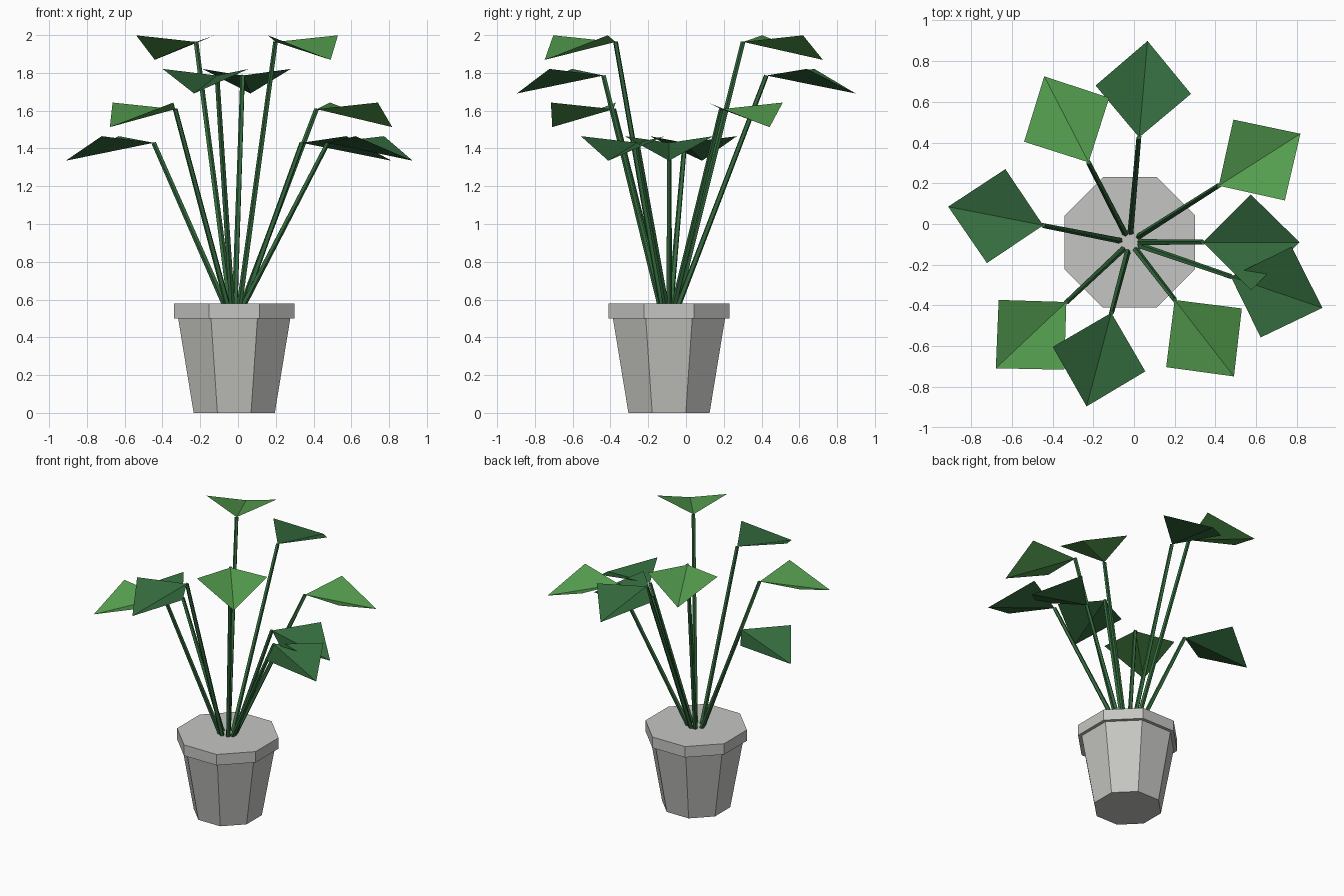
import bpy, math
from mathutils import Vector

if "Cube" in bpy.data.objects:
    bpy.data.objects.remove(bpy.data.objects["Cube"])

CX, CY = -0.02, -0.09          # pot centre
POT_TOP = 0.58


def material(name, rgb):
    m = bpy.data.materials.new(name)
    m.diffuse_color = (*rgb, 1)
    m.use_nodes = True
    m.node_tree.nodes["Principled BSDF"].inputs["Base Color"].default_value = m.diffuse_color
    return m


GREY = material("stone_grey", (0.56, 0.56, 0.54))
DARK = material("dark_green", (0.034, 0.148, 0.048))
LIGHT = material("light_green", (0.09, 0.34, 0.078))


def mesh_object(name, verts, faces, mat):
    me = bpy.data.meshes.new(name)
    me.from_pydata(verts, [], faces)
    me.materials.append(mat)
    ob = bpy.data.objects.new(name, me)
    bpy.context.collection.objects.link(ob)
    return ob


def tube(name, a, b, ra, rb, sides, mat, turn=0.0):
    """Closed tapered prism from point a to point b."""
    a, b = Vector(a), Vector(b)
    q = (b - a).to_track_quat('Z', 'Y')
    verts = []
    for p, r in ((a, ra), (b, rb)):
        for k in range(sides):
            t = turn + 2 * math.pi * k / sides
            verts.append(p + q @ Vector((r * math.cos(t), r * math.sin(t), 0)))
    faces = [(k, (k + 1) % sides, sides + (k + 1) % sides, sides + k) for k in range(sides)]
    faces += [tuple(reversed(range(sides))), tuple(range(sides, 2 * sides))]
    return mesh_object(name, verts, faces, mat)


# Octagonal pot and rim (sizes given across the flats)
FLAT = 1 / math.cos(math.pi / 8)
tube("pot", (CX, CY, 0), (CX, CY, 0.52), 0.215 * FLAT, 0.30 * FLAT, 8, GREY, math.pi / 8)
tube("pot_rim", (CX, CY, 0.5), (CX, CY, POT_TOP), 0.32 * FLAT, 0.32 * FLAT, 8, GREY, math.pi / 8)

# Stems with folded leaves: (direction in degrees, reach); height cycles, colour alternates
PLANT = [(0, 0.358), (32.5, 0.517), (85, 0.517), (117.3, 0.442), (168.9, 0.434),
         (223.2, 0.428), (255.2, 0.358), (307.8, 0.358), (341.2, 0.523)]
for i, (deg, reach) in enumerate(PLANT):
    ang = math.radians(deg)
    z = 1.43 + 0.178 * (i % 4)

    def place(r, side, h):
        return (CX + r * math.cos(ang) - side * math.sin(ang),
                CY + r * math.sin(ang) + side * math.cos(ang), h)

    tube(f"stem_{i + 1}", place(0.045, 0, POT_TOP - 0.02), place(reach, 0, z),
         0.016, 0.013, 5, DARK)
    # Diamond leaf, creased along the middle, wings raised and tip drooping
    leaf = [place(reach, 0, z), place(reach + 0.235, -0.235, z + 0.035),
            place(reach + 0.475, 0, z - 0.095), place(reach + 0.235, 0.235, z + 0.035)]
    mesh_object(f"leaf_{i + 1}", leaf, [(0, 1, 2), (0, 2, 3)], LIGHT if i % 2 else DARK)
